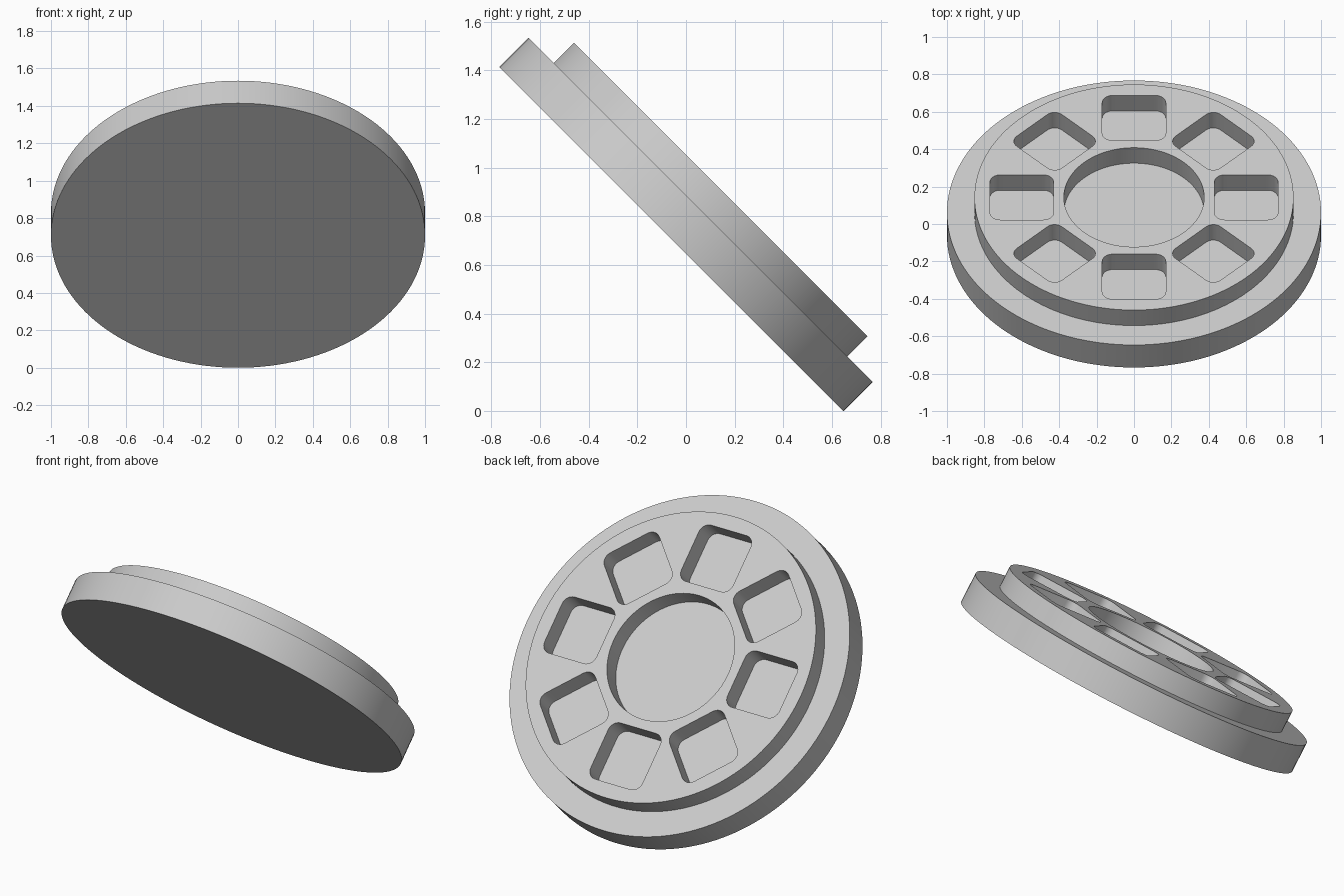
import bpy, bmesh
from math import radians, sin, cos, tau
from mathutils import Matrix, Vector

cube = bpy.data.objects.get("Cube")
if cube:
    bpy.data.objects.remove(cube, do_unlink=True)

DISC_R, DISC_T = 1.0, 0.17
RING_R, BORE_R, RING_T = 0.853, 0.375, 0.117
POCKETS, POCKET_DIST, POCKET_HALF, CORNER_R = 8, 0.6, 0.17, 0.055
SINK = 0.01
TILT = radians(-45)
# Height of the tilted disc's middle above the ground
LIFT = (DISC_R + DISC_T / 2) * cos(TILT)

grey = bpy.data.materials.new("light grey")
grey.use_nodes = True
colour = (0.6, 0.6, 0.6, 1)
grey.diffuse_color = colour
grey.node_tree.nodes["Principled BSDF"].inputs["Base Color"].default_value = colour


def circle(radius, count=144):
    return [Vector((radius * cos(tau * i / count), radius * sin(tau * i / count), 0))
            for i in range(count)]


def rounded_square(half, radius, steps=8):
    points = []
    for corner in range(4):
        turn = Matrix.Rotation(tau * corner / 4, 3, 'Z')
        for i in range(steps + 1):
            a = tau / 4 * i / steps
            inner = half - radius
            points.append(turn @ Vector((inner + radius * cos(a), inner + radius * sin(a), 0)))
    return points


def plate(name, loops, bottom, top):
    """Flat plate with an outer loop and any holes, raised from bottom to top."""
    bm = bmesh.new()
    edges = []
    for loop in loops:
        verts = [bm.verts.new((p.x, p.y, bottom)) for p in loop]
        edges += [bm.edges.new((v, verts[i - 1])) for i, v in enumerate(verts)]
    bmesh.ops.triangle_fill(bm, edges=edges, use_beauty=True, normal=(0, 0, 1))
    raised = bmesh.ops.extrude_face_region(bm, geom=bm.faces[:])["geom"]
    bmesh.ops.translate(bm, vec=(0, 0, top - bottom),
                        verts=[g for g in raised if isinstance(g, bmesh.types.BMVert)])
    bmesh.ops.recalc_face_normals(bm, faces=bm.faces[:])
    mesh = bpy.data.meshes.new(name)
    bm.to_mesh(mesh)
    bm.free()
    mesh.materials.append(grey)
    obj = bpy.data.objects.new(name, mesh)
    bpy.context.collection.objects.link(obj)
    obj.location.z = LIFT
    obj.rotation_euler.x = TILT
    bpy.ops.object.select_all(action='DESELECT')
    obj.select_set(True)
    bpy.context.view_layer.objects.active = obj
    bpy.ops.object.shade_smooth_by_angle(angle=radians(30))
    return obj


# Solid base disc
plate("base_disc", [circle(DISC_R)], -DISC_T / 2, DISC_T / 2)

# Raised ring with a round bore and a circle of square pockets
holes = [circle(BORE_R)]
for i in range(POCKETS):
    place = (Matrix.Rotation(tau * i / POCKETS, 4, 'Z')
             @ Matrix.Translation((POCKET_DIST, 0, 0)))
    holes.append([place @ p for p in rounded_square(POCKET_HALF, CORNER_R)])
plate("pocket_ring", [circle(RING_R)] + holes, DISC_T / 2 - SINK, DISC_T / 2 + RING_T)
